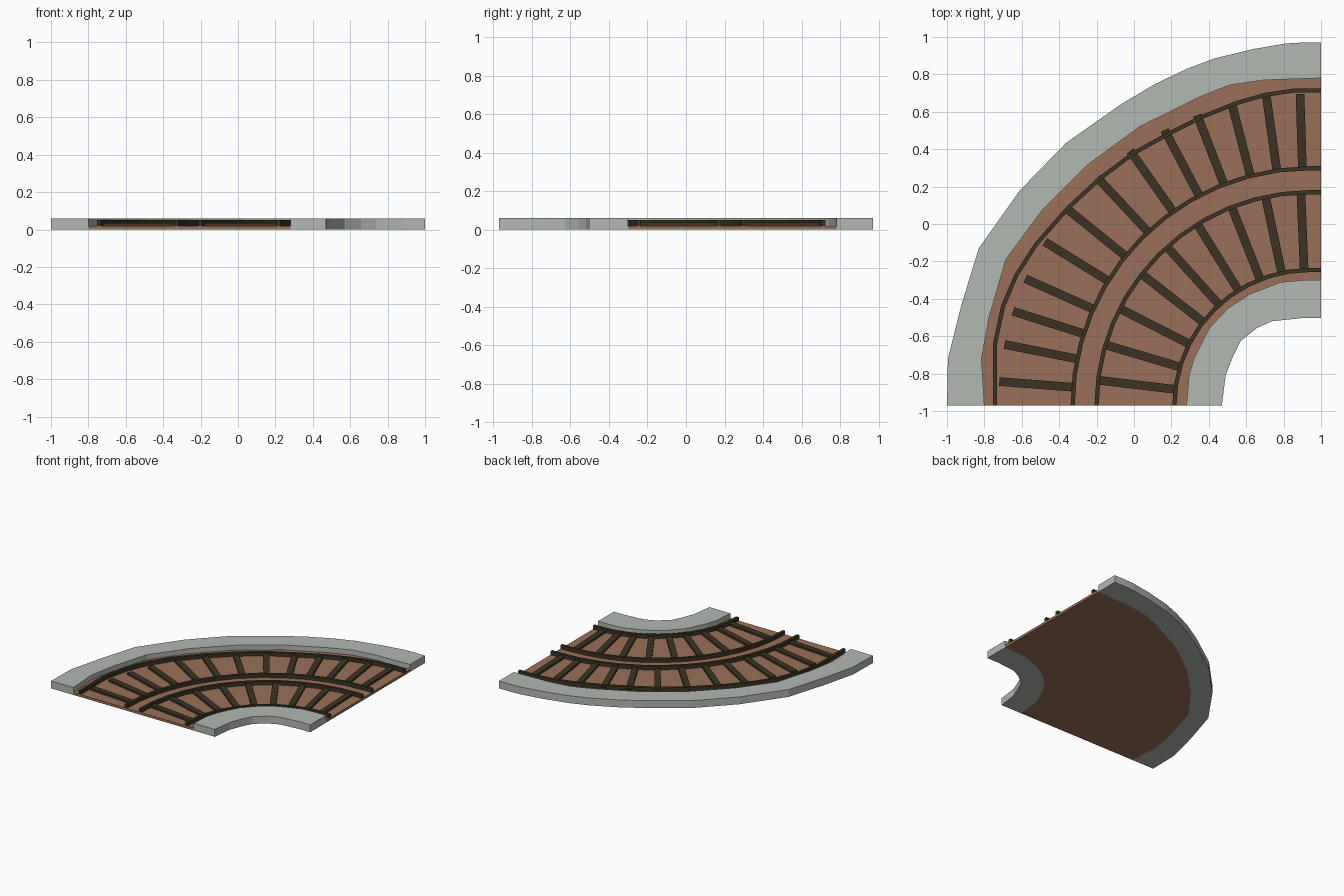
import bpy, bmesh, math
from mathutils import Vector

if "Cube" in bpy.data.objects:
    bpy.data.objects.remove(bpy.data.objects["Cube"])

CX, CY = 0.94, -0.97      # centre of the bend
EDGE = 1.0                # straight run-out to the right-hand edge


def material(name, rgb):
    m = bpy.data.materials.new(name)
    m.diffuse_color = (*rgb, 1)
    m.use_nodes = True
    m.node_tree.nodes["Principled BSDF"].inputs["Base Color"].default_value = m.diffuse_color
    return m


STONE = material("grey stone", (0.45, 0.48, 0.45))
EARTH = material("brown earth", (0.33, 0.162, 0.098))
WOOD = material("dark timber", (0.045, 0.034, 0.016))


def finish(name, bm, mat):
    bmesh.ops.recalc_face_normals(bm, faces=bm.faces[:])
    mesh = bpy.data.meshes.new(name)
    bm.to_mesh(mesh)
    bm.free()
    mesh.materials.append(mat)
    obj = bpy.data.objects.new(name, mesh)
    bpy.context.collection.objects.link(obj)


def slab(name, outline, z0, z1, mat):
    """Closed outline extruded from z0 to z1."""
    bm = bmesh.new()
    face = bm.faces.new([bm.verts.new((x, y, z0)) for x, y in outline])
    top = bmesh.ops.extrude_face_region(bm, geom=[face])["geom"]
    for v in top:
        if isinstance(v, bmesh.types.BMVert):
            v.co.z = z1
    bmesh.ops.triangulate(bm, faces=[f for f in bm.faces if len(f.verts) > 4])
    finish(name, bm, mat)


def polar(r, deg):
    a = math.radians(deg)
    return (CX - r * math.cos(a), CY + r * math.sin(a))


def arc(r, n):
    return [polar(r, 90 * i / n) for i in range(n + 1)] + [(EDGE, CY + r)]


def rail(name, path, half=0.011):
    """Flat strip following a path, offset to both sides."""
    left, right = [], []
    for i, p in enumerate(path):
        a, b = Vector(path[max(i - 1, 0)]), Vector(path[min(i + 1, len(path) - 1)])
        d = (b - a).normalized()
        if i == 0:
            d = Vector((0, 1))
        elif i == len(path) - 1:
            d = Vector((1, 0))
        n = Vector((-d.y, d.x)) * half
        left.append(tuple(Vector(p) + n))
        right.append(tuple(Vector(p) - n))
    slab(name, left + right[::-1], 0.02, 0.05, WOOD)


# Kerb edges, following the slightly irregular bend
outer_out = [(-1, -.97), (-.995, -.72), (-.925, -.44), (-.83, -.13), (-.61, .18), (-.364, .433),
             (-.07, .64), (.11, .747), (.283, .83), (.43, .885), (.636, .935), (.81, .965), (.9, .97), (1, .97)]
outer_in = [(-.80, -.97), (-.815, -.72), (-.775, -.5), (-.685, -.19), (-.49, .075), (-.25, .315),
            (.03, .52), (.353, .68), (.513, .743), (.7, .77), (.85, .775), (1, .78)]
inner_out = [(.28, -.97), (.294, -.81), (.32, -.72), (.4, -.56), (.503, -.45),
             (.62, -.374), (.786, -.31), (.91, -.30), (1, -.30)]
inner_in = [(.47, -.97), (.49, -.81), (.53, -.706), (.57, -.626), (.658, -.556),
            (.738, -.52), (.9, -.503), (1, -.503)]
slab("outer_kerb", outer_out + outer_in[::-1], 0, 0.06, STONE)
slab("inner_kerb", inner_out + inner_in[::-1], 0, 0.06, STONE)

# Earth bed between the kerbs
slab("track_bed", outer_in + inner_out[::-1], 0, 0.02, EARTH)

# Four rails
rail("outer_track_outer_rail",
     [(-.743, -.97), (-.743, -.64), (-.70, -.44), (-.63, -.275), (-.524, -.11), (-.358, .08), (-.18, .245),
      (0, .38), (.2, .49), (.37, .575), (.55, .647), (.70, .69), (.85, .713), (1, .713)])
rail("outer_track_inner_rail", arc(1.268, 12))
rail("inner_track_outer_rail", arc(1.14, 12))
rail("inner_track_inner_rail", arc(0.724, 10))


def ties(name, angles, r_in, r_out):
    """Radial sleepers at the given angles."""
    for i, a in enumerate(angles):
        p, q = Vector(polar(r_in, a)), Vector(polar(r_out, a))
        d = (q - p).normalized()
        n = Vector((-d.y, d.x)) * 0.023
        slab(f"{name}_{i + 1}", [p + n, q + n, q - n, p - n], 0.018, 0.036, WOOD)


# Sleepers of both tracks
ties("outer_tie", [4.4, 11.3, 17.6, 24, 31.7, 39, 47, 54.8, 62.2, 68.8, 75.5, 82, 88.2], 1.268, 1.665)
ties("inner_tie", [6.8, 16.5, 27, 38, 48, 58.2, 68.5, 78, 87.6], 0.724, 1.14)
